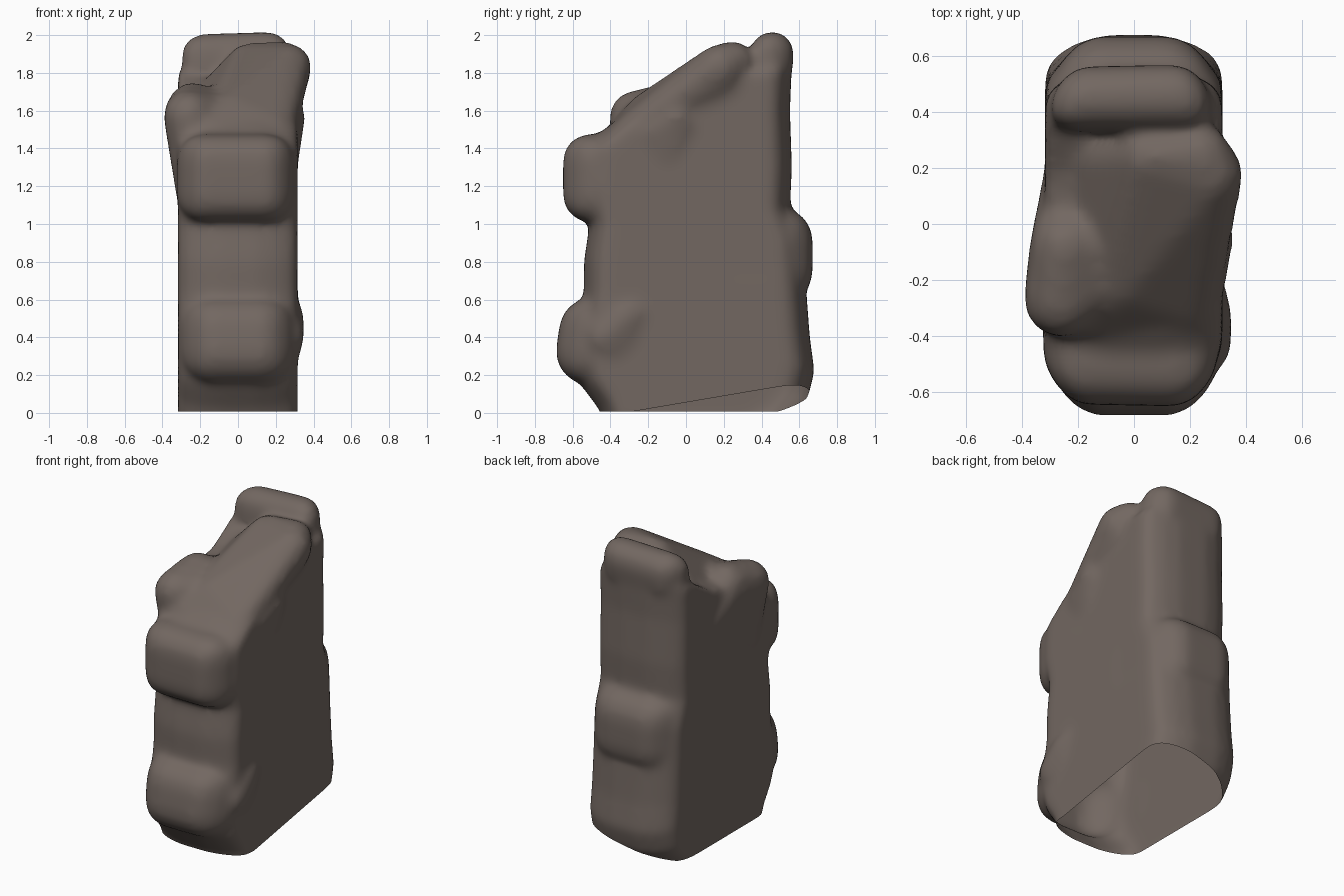
import bpy, bmesh, math
from mathutils import Vector, Matrix

if "Cube" in bpy.data.objects:
    bpy.data.objects.remove(bpy.data.objects["Cube"])

stone = bpy.data.materials.new("taupe stone")
stone.diffuse_color = (0.17, 0.137, 0.12, 1)
stone.use_nodes = True
stone.node_tree.nodes["Principled BSDF"].inputs["Base Color"].default_value = stone.diffuse_color

bm = bmesh.new()


def merge(b):
    me = bpy.data.meshes.new("tmp")
    b.to_mesh(me)
    b.free()
    bm.from_mesh(me)
    bpy.data.meshes.remove(me)


def lump(x, y, z, r=0.12, rot=(0, 0, 0)):
    """Rounded boulder spanning the given x, y and z ranges, its ends bowed in plan."""
    b = bmesh.new()
    bmesh.ops.create_cube(b, size=1)
    for v in b.verts:
        v.co = Vector((v.co.x * (x[1] - x[0]), v.co.y * (y[1] - y[0]), v.co.z * (z[1] - z[0])))
    bmesh.ops.bevel(b, geom=b.edges[:], offset=r, segments=4, profile=0.5, affect='EDGES', clamp_overlap=True)
    m = Matrix.Translation((sum(x) / 2, sum(y) / 2, sum(z) / 2))
    for a, ax in zip(rot, 'XYZ'):
        m = m @ Matrix.Rotation(math.radians(a), 4, ax)
    b.transform(m)
    for v in b.verts:
        v.co.y *= 1 - 2.0 * max(0, abs(v.co.x) - 0.08) ** 2
    merge(b)


def hull(balls):
    """Boulder stretched as a skin over balls given as (x, y, z, radius)."""
    b = bmesh.new()
    for x, y, z, r in balls:
        bmesh.ops.create_icosphere(b, subdivisions=2, radius=r, matrix=Matrix.Translation((x, y, z)))
    res = bmesh.ops.convex_hull(b, input=b.verts[:])
    junk = set(res["geom_interior"]) | set(res["geom_unused"])
    bmesh.ops.delete(b, geom=[g for g in junk if isinstance(g, bmesh.types.BMVert)], context='VERTS')
    keep = {g for g in res["geom"] if isinstance(g, bmesh.types.BMFace)}
    bmesh.ops.delete(b, geom=[f for f in b.faces if f not in keep], context='FACES')
    bmesh.ops.recalc_face_normals(b, faces=b.faces[:])
    merge(b)


# core slab: side profile (y, z) lofted across x, drawn in towards both flat sides
side = [(-0.41, -0.1), (-0.46, 0.02), (-0.55, 0.14), (-0.6, 0.3), (-0.54, 0.62), (-0.54, 0.8),
        (-0.51, 1.0), (-0.56, 1.2), (-0.54, 1.42), (-0.38, 1.54), (-0.1, 1.66), (0.2, 1.72),
        (0.42, 1.84), (0.56, 1.85), (0.55, 1.6), (0.56, 1.3), (0.55, 1.08), (0.62, 0.9),
        (0.64, 0.6), (0.655, 0.4), (0.68, 0.22), (0.645, 0.08), (0.55, -0.03), (0.4, -0.1)]
slices = [(-0.318, 0.77), (-0.305, 0.84), (-0.27, 0.9), (-0.2, 0.96), (-0.1, 1),
          (0.1, 1), (0.2, 0.96), (0.275, 0.9), (0.305, 0.84), (0.316, 0.77)]
core = bmesh.new()
rings = [[core.verts.new((x, y * k, 0.95 + (z - 0.95) * (0.75 + 0.25 * k))) for y, z in side] for x, k in slices]
n = len(side)
for a, b in zip(rings, rings[1:]):
    for i in range(n):
        core.faces.new((a[i], a[(i + 1) % n], b[(i + 1) % n], b[i]))
core.faces.new(rings[0])
core.faces.new(rings[-1])
bmesh.ops.recalc_face_normals(core, faces=core.faces[:])
merge(core)

# front boulders
lump((-0.325, 0.3), (-0.66, -0.1), (1.01, 1.475), 0.14)
lump((-0.31, 0.31), (-0.685, -0.2), (0.14, 0.6), 0.17, (-8, 0, 0))
hull([(0.245, -0.33, 0.5, 0.11), (0.245, -0.43, 0.4, 0.11), (0.2, -0.15, 0.6, 0.1), (0.15, -0.3, 0.2, 0.14)])
# rear boulders
lump((-0.305, 0.31), (0.1, 0.675), (0.58, 1.085), 0.17)
lump((-0.3, 0.28), (0.34, 0.575), (1.7, 2.015), 0.12, (-6, -2, 0))
# ramp climbing from the front boulder to the right-hand peak
hull([(0.27, 0.18, 1.83, 0.125), (0.24, 0.25, 1.86, 0.11), (0.05, 0.24, 1.85, 0.11), (-0.2, 0.22, 1.6, 0.1),
      (0.12, 0.2, 1.5, 0.1), (0.2, -0.3, 1.47, 0.1), (-0.15, -0.32, 1.48, 0.1), (-0.05, -0.22, 1.59, 0.1)])
# left shoulder and small right bump
hull([(-0.26, -0.27, 1.57, 0.14), (-0.24, -0.08, 1.62, 0.135), (-0.05, -0.1, 1.54, 0.15),
      (-0.2, -0.25, 1.2, 0.14), (-0.2, 0.2, 1.4, 0.12)])
hull([(0.24, -0.05, 1.56, 0.12), (0.22, -0.2, 1.47, 0.11), (0.18, 0.1, 1.45, 0.1), (0.2, -0.1, 1.3, 0.12)])

# fuse everything into one weathered rock
mesh = bpy.data.meshes.new("rock_blank")
bm.to_mesh(mesh)
bm.free()
blank = bpy.data.objects.new("rock_blank", mesh)
bpy.context.collection.objects.link(blank)
remesh = blank.modifiers.new("fuse", 'REMESH')
remesh.mode = 'VOXEL'
remesh.voxel_size = 0.022
remesh.use_smooth_shade = True
soft = blank.modifiers.new("weather", 'SMOOTH')
soft.factor = 0.5
soft.iterations = 14
baked = bpy.data.meshes.new_from_object(blank.evaluated_get(bpy.context.evaluated_depsgraph_get()))
bpy.data.objects.remove(blank)

# open underside: level cut, plus a sloping cut rising to the right rear foot
out = bmesh.new()
out.from_mesh(baked)
for co, no in (((0, 0, 0.008), (0, 0, -1)), ((0.3, -0.1, 0.035), (0.22, 0.17, -1))):
    bmesh.ops.bisect_plane(out, geom=out.verts[:] + out.edges[:] + out.faces[:],
                           plane_co=co, plane_no=no, clear_outer=True)
for f in out.faces:
    f.smooth = True
out.to_mesh(baked)
out.free()
baked.materials.clear()
baked.materials.append(stone)
rock = bpy.data.objects.new("rock_pillar", baked)
bpy.context.collection.objects.link(rock)
